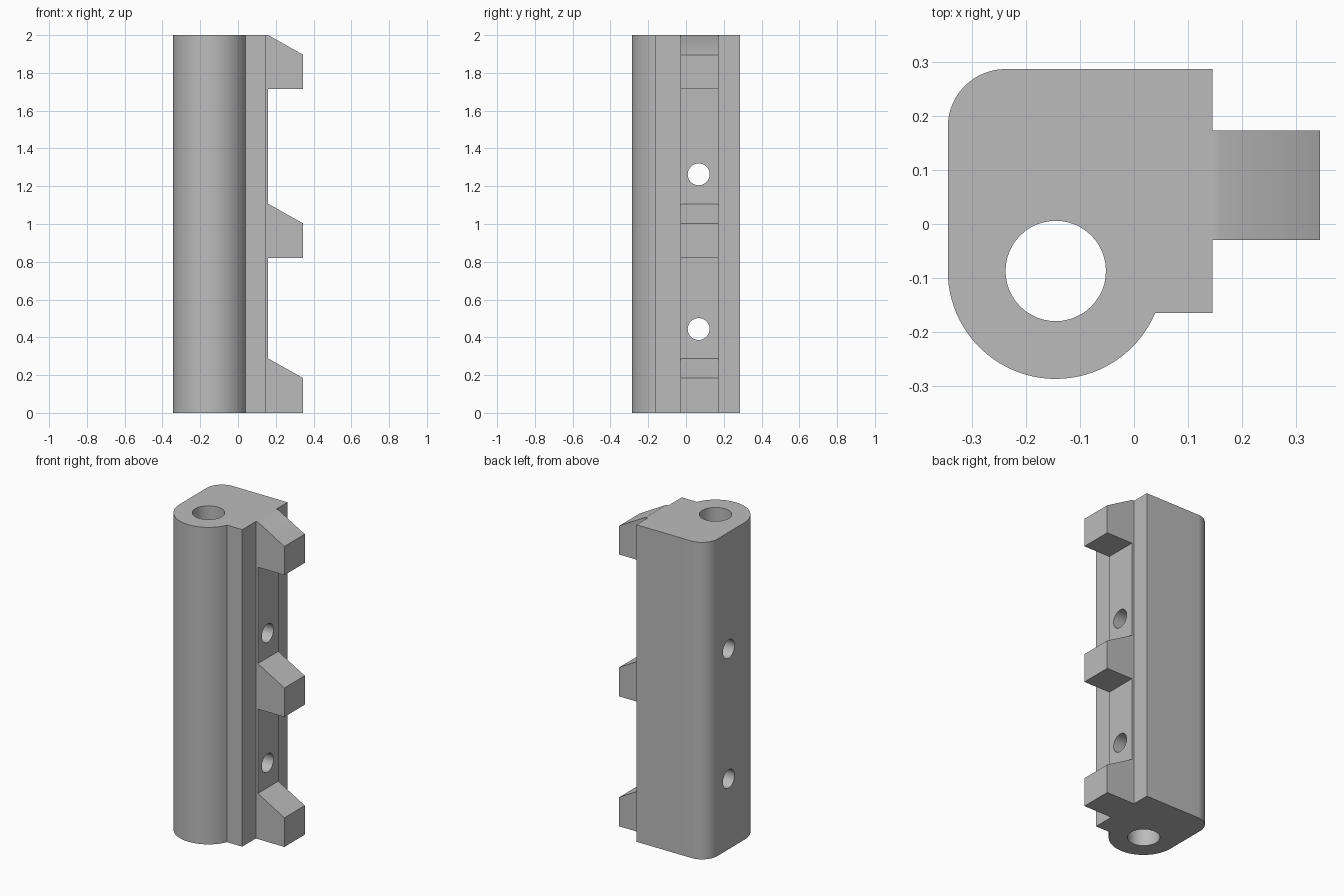
import bpy
import bmesh
from math import cos, sin, pi, asin
from mathutils import Vector, Matrix

cube = bpy.data.objects.get("Cube")
if cube:
    bpy.data.objects.remove(cube, do_unlink=True)

grey = bpy.data.materials.new("plain grey")
grey.use_nodes = True
grey.diffuse_color = (0.5, 0.5, 0.5, 1)
grey.node_tree.nodes["Principled BSDF"].inputs["Base Color"].default_value = grey.diffuse_color


def arc(cx, cy, r, start, end, steps):
    angles = [start + (end - start) * i / steps for i in range(steps + 1)]
    return [(cx + r * cos(a), cy + r * sin(a)) for a in angles]


def prism(name, outline, place, push):
    """Extrude a flat outline; place maps its 2D points into space."""
    bm = bmesh.new()
    face = bm.faces.new([bm.verts.new(place(u, v)) for u, v in outline])
    out = bmesh.ops.extrude_face_region(bm, geom=[face])
    moved = [v for v in out["geom"] if isinstance(v, bmesh.types.BMVert)]
    bmesh.ops.translate(bm, verts=moved, vec=Vector(push))
    bmesh.ops.recalc_face_normals(bm, faces=bm.faces)
    mesh = bpy.data.meshes.new(name)
    bm.to_mesh(mesh)
    bm.free()
    mesh.materials.append(grey)
    obj = bpy.data.objects.new(name, mesh)
    bpy.context.collection.objects.link(obj)
    return obj


def combine(target, other, operation):
    bpy.context.view_layer.objects.active = target
    mod = target.modifiers.new(operation.lower(), "BOOLEAN")
    mod.operation = operation
    mod.solver = "EXACT"
    mod.object = other
    bpy.ops.object.modifier_apply(modifier=mod.name)
    bpy.data.objects.remove(other, do_unlink=True)


HEIGHT = 2.0
BX, BY, BARREL = -0.145, -0.087, 0.2      # barrel axis and radius
BACK, SIDE, STEP = 0.287, 0.145, -0.165   # block limits
CORNER = 0.107

# Main block: round barrel in front, rounded rear corner
outline = [(SIDE, STEP), (SIDE, BACK)]
outline += arc(BX - BARREL + CORNER, BACK - CORNER, CORNER, pi / 2, pi, 16)
outline += arc(BX, BY, BARREL, pi, 2 * pi + asin((STEP - BY) / BARREL), 40)
body = prism("hook_block", outline, lambda u, v: (u, v, 0), (0, 0, HEIGHT))

# Raised rail with three sloped hooks, drawn from the side
RAIL, TIP = 0.16, 0.345
rail = [(SIDE - 0.04, HEIGHT), (SIDE - 0.04, 0)]
for base, root in ((0, 0.288), (0.82, 1.107), (1.715, HEIGHT)):
    if base > 0:
        rail.append((RAIL, base))
    rail += [(TIP, base), (TIP, root - 0.104), (RAIL, root)]
hooks = prism("hook_rail", rail, lambda u, v: (u, -0.03, v), (0, 0.203, 0))
combine(body, hooks, "UNION")

# Lengthwise bore
bore = prism("bore_cutter", arc(BX, BY, 0.093, 0, 2 * pi, 48)[:-1],
             lambda u, v: (u, v, -0.1), (0, 0, HEIGHT + 0.2))
combine(body, bore, "DIFFERENCE")

# Screw holes running from side to side
for z in (0.444, 1.263):
    hole = prism("screw_cutter", arc(0.067, z, 0.058, 0, 2 * pi, 32)[:-1],
                 lambda u, v: (-0.5, u, v), (1, 0, 0))
    combine(body, hole, "DIFFERENCE")

bpy.ops.object.select_all(action="DESELECT")
body.select_set(True)
bpy.context.view_layer.objects.active = body
bpy.ops.object.shade_smooth_by_angle(angle=pi / 6)
